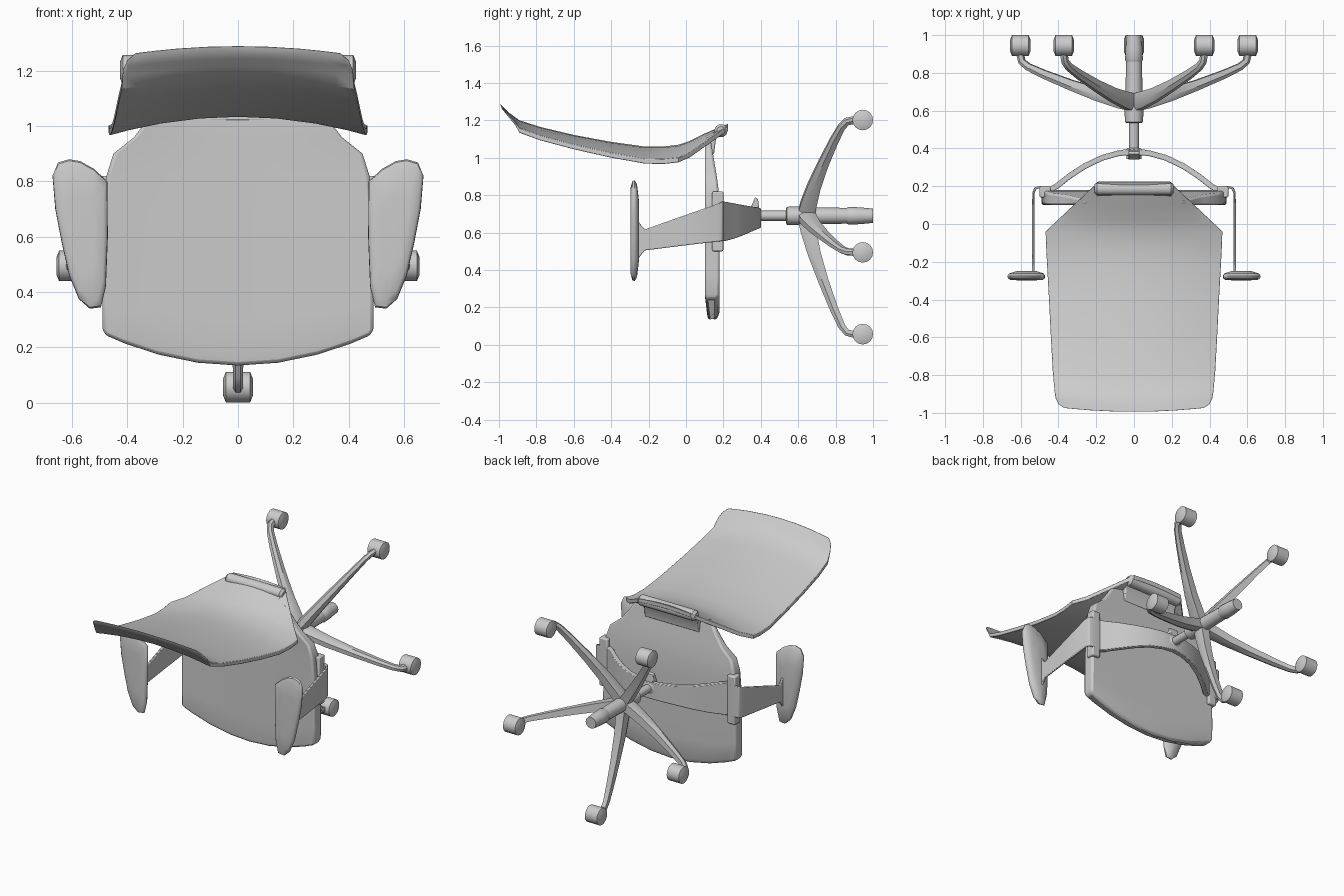
import bpy, bmesh
from math import sin, cos, pi, radians
from mathutils import Vector

HUB_Z = 0.69


def loft(name, rings, bevel=0, smooth=35):
    """Skin a list of equal-length closed rings and cap both ends."""
    bm = bmesh.new()
    vs = [[bm.verts.new(p) for p in ring] for ring in rings]
    n = len(rings[0])
    for a, b in zip(vs, vs[1:]):
        for i in range(n):
            j = (i + 1) % n
            bm.faces.new((a[i], a[j], b[j], b[i]))
    bm.faces.new(vs[0][::-1])
    bm.faces.new(vs[-1])
    bmesh.ops.recalc_face_normals(bm, faces=bm.faces)
    me = bpy.data.meshes.new(name)
    bm.to_mesh(me)
    bm.free()
    ob = bpy.data.objects.new(name, me)
    bpy.context.collection.objects.link(ob)
    if bevel:
        m = ob.modifiers.new("bevel", 'BEVEL')
        m.width, m.segments = bevel, 2
        m.limit_method, m.angle_limit = 'ANGLE', radians(50)
    bpy.ops.object.select_all(action='DESELECT')
    ob.select_set(True)
    bpy.context.view_layer.objects.active = ob
    bpy.ops.object.shade_smooth_by_angle(angle=radians(smooth))
    return ob


def lathe_y(name, prof, sides=12):
    """Turned part around the column axis; profile is (y, radius)."""
    return loft(name, [[(r * cos(2 * pi * i / sides), y, HUB_Z + r * sin(2 * pi * i / sides))
                        for i in range(sides)] for y, r in prof])


def lathe_x(name, centre, prof, sides=16):
    """Turned part along x; profile is (x offset, radius)."""
    cx, cy, cz = centre
    return loft(name, [[(cx + x, cy + r * cos(2 * pi * i / sides), cz + r * sin(2 * pi * i / sides))
                        for i in range(sides)] for x, r in prof])


def band(name, path):
    """Upright strip along a plan path; points are (x, y, z_low, z_high, thickness)."""
    rings = []
    for i, (x, y, z0, z1, t) in enumerate(path):
        a, b = path[max(i - 1, 0)], path[min(i + 1, len(path) - 1)]
        d = Vector((b[0] - a[0], b[1] - a[1])).normalized() * t / 2
        rings.append([(x - d.y, y + d.x, z0), (x + d.y, y - d.x, z0),
                      (x + d.y, y - d.x, z1), (x - d.y, y + d.x, z1)])
    return loft(name, rings, bevel=0.004)


US = [-1, -0.85, -0.6, -0.3, 0, 0.3, 0.6, 0.85, 1]

# Seat: rows of (z, half width, arc, front y, back y)
rows = [(0.135, 0.48, 0.11, 0.105, 0.165), (0.17, 0.49, 0.10, 0.10, 0.178),
        (0.30, 0.49, 0.07, 0.10, 0.18), (0.50, 0.488, 0.02, 0.10, 0.18),
        (0.70, 0.485, 0, 0.10, 0.18), (0.82, 0.475, 0, 0.10, 0.175),
        (0.90, 0.45, 0, 0.10, 0.165), (0.96, 0.375, 0, 0.10, 0.155),
        (1.02, 0.33, 0, 0.10, 0.145), (1.11, 0.27, 0, 0.105, 0.13)]
rings = []
for z, w, k, yf, yb in rows:
    front = [(u * w, yf + 0.012 * (1 - u * u), z + k * u * u) for u in US]
    back = [(u * w, yb, z + k * u * u) for u in reversed(US)]
    rings.append(front + back)
loft("seat", rings, bevel=0.015)

# Backrest: rows of (y, half width, top z at centre, edge drop)
rows = [(0.225, 0.19, 1.182, 0.01), (0.19, 0.225, 1.168, 0.02), (0.10, 0.32, 1.13, 0.045),
        (0.02, 0.405, 1.09, 0.062), (-0.04, 0.468, 1.07, 0.068), (-0.12, 0.465, 1.06, 0.067),
        (-0.22, 0.46, 1.06, 0.065), (-0.40, 0.45, 1.085, 0.058), (-0.60, 0.44, 1.122, 0.05),
        (-0.78, 0.43, 1.165, 0.045), (-0.89, 0.42, 1.20, 0.04), (-0.945, 0.415, 1.24, 0.035),
        (-0.975, 0.40, 1.27, 0.03), (-0.995, 0.37, 1.29, 0.025)]
rings = []
for y, w, z, d in rows:
    k = 0.02 if y < -0.9 else 0
    top = [(u * w, y + k * u * u, z - d * u * u) for u in US]
    rings.append(top + [(x, yy + (0.01 if y < -0.9 else 0), zz - 0.027) for x, yy, zz in reversed(top)])
loft("backrest", rings, bevel=0.008)

# Roll joining the seat and backrest
lathe_x("backrest_roll", (0, 0.187, 1.145),
        [(-0.21, 0.022), (-0.195, 0.035), (0.195, 0.035), (0.21, 0.022)])
loft("backrest_hinge", [[(-0.2, y, z), (0.2, y, z), (0.2, y + 0.04, z), (-0.2, y + 0.04, z)]
                        for y, z in ((0.11, 1.02), (0.12, 1.10), (0.15, 1.14))], bevel=0.006)

# Curved support under the seat
half = [(0.08, 0.375, 0.62, 0.735), (0.17, 0.35, 0.61, 0.738), (0.26, 0.307, 0.59, 0.745),
        (0.34, 0.255, 0.57, 0.755), (0.41, 0.2, 0.555, 0.765), (0.48, 0.16, 0.55, 0.77)]
bow = [(-x, *p, 0.03) for x, *p in reversed(half)] + [(0, 0.383, 0.625, 0.73, 0.035)]
band("support_bow", bow + [(x, *p, 0.03) for x, *p in half])

# Armrests and their brackets
PAD = [(0.472, 0.80), (0.52, 0.845), (0.57, 0.873), (0.61, 0.88), (0.65, 0.868), (0.67, 0.82),
       (0.66, 0.70), (0.637, 0.58), (0.61, 0.46), (0.575, 0.375), (0.535, 0.34), (0.495, 0.345),
       (0.477, 0.42), (0.47, 0.60)]
for s, side in ((1, "right"), (-1, "left")):
    band(side + "_arm_strut", [(s * x, y, a, b, 0.013) for x, y, a, b in (
        (0.44, 0.192, 0.555, 0.765), (0.50, 0.195, 0.555, 0.765), (0.522, 0.19, 0.555, 0.762),
        (0.532, 0.165, 0.552, 0.752), (0.533, -0.02, 0.53, 0.688), (0.533, -0.22, 0.505, 0.617),
        (0.533, -0.24, 0.48, 0.64), (0.533, -0.262, 0.45, 0.67))])
    loft(side + "_arm_pad", [[(s * (0.565 + (x - 0.565) * f), y, 0.61 + (z - 0.61) * f) for x, z in PAD]
                             for y, f in ((-0.25, 0.55), (-0.262, 0.92), (-0.275, 1),
                                          (-0.287, 0.98), (-0.296, 0.86), (-0.298, 0.5))], smooth=50)
    loft(side + "_seat_bracket", [[(s * 0.44, 0.14, z), (s * 0.5, 0.14, z), (s * 0.5, 0.2, z),
                                   (s * 0.44, 0.2, z)] for z in (0.5, 0.82)], bevel=0.008)

# Column, clamp, hub and lever
lathe_y("column_clamp", [(0.345, 0.04), (0.395, 0.042), (0.402, 0.032)])
lathe_y("gas_column", [(0.35, 0.027), (0.56, 0.027)])
lathe_y("base_hub", [(0.535, 0.04), (0.54, 0.048), (0.6, 0.05), (0.70, 0.045), (0.87, 0.042)])
lathe_y("hub_end", [(0.86, 0.042), (0.87, 0.047), (0.93, 0.045), (1.0, 0.038)])
loft("height_lever", [[(x, 0.34, 0.72), (x, 0.392, 0.72), (x, 0.385, 0.78), (x, 0.37, 0.79)]
                      for x in (-0.03, 0.03)], bevel=0.004)

# Five-star base: path of (radius, y, width, depth), each leg ending in a caster
LEG = [(0.0, 0.64, 0.07, 0.09), (0.08, 0.655, 0.07, 0.085), (0.2, 0.685, 0.062, 0.07),
       (0.35, 0.735, 0.052, 0.055), (0.5, 0.792, 0.042, 0.045), (0.59, 0.832, 0.036, 0.038),
       (0.625, 0.86, 0.036, 0.036), (0.635, 0.90, 0.036, 0.036), (0.635, 0.94, 0.036, 0.036)]
for k in range(5):
    ang = radians(-90 + 72 * k)
    rad, tan, ydir = Vector((cos(ang), 0, sin(ang))), Vector((-sin(ang), 0, cos(ang))), Vector((0, 1, 0))
    hub = Vector((0, 0, HUB_Z))
    rings = []
    for i, (r, y, w, h) in enumerate(LEG):
        a, b = LEG[max(i - 1, 0)], LEG[min(i + 1, len(LEG) - 1)]
        d = Vector((b[0] - a[0], b[1] - a[1])).normalized()
        nrm = ydir * d.x - rad * d.y
        c = hub + rad * r + ydir * y
        rings.append([c + tan * (w * p) + nrm * (h * q) for p, q in (
            (-0.25, -0.5), (0.25, -0.5), (0.5, -0.1), (0.42, 0.5), (-0.42, 0.5), (-0.5, -0.1))])
    loft(f"base_leg_{k + 1}", rings)
    c = hub + rad * 0.633
    lathe_x(f"caster_{k + 1}", (c.x, 0.945, c.z),
            [(-0.054, 0.03), (-0.044, 0.055), (0.044, 0.055), (0.054, 0.03)])
